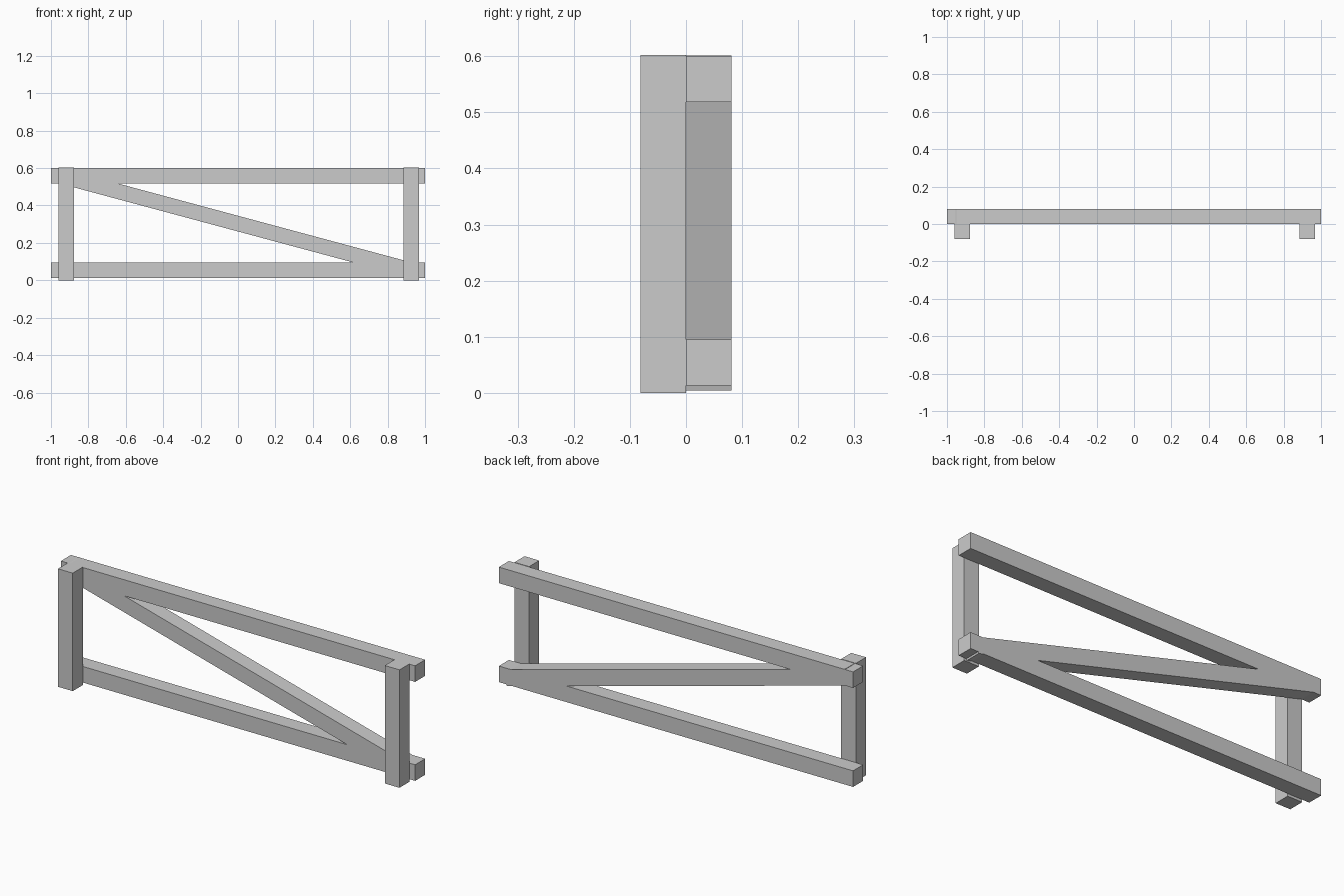
import bpy
import math

if "Cube" in bpy.data.objects:
    bpy.data.objects.remove(bpy.data.objects["Cube"])


def beam(name, size, centre, tilt=0.0):
    """Square-cut timber; tilt is a rotation about the y axis in degrees."""
    bpy.ops.mesh.primitive_cube_add(size=1, location=centre)
    ob = bpy.context.object
    ob.name = name
    ob.scale = size
    bpy.ops.object.transform_apply(location=False, rotation=False, scale=True)
    ob.rotation_euler.y = math.radians(tilt)
    return ob


T = 0.081          # timber thickness
BACK = T / 2       # rails and brace sit behind the posts

# Horizontal rails
beam("top_rail", (2.0, T, 0.082), (0, BACK, 0.559))
beam("bottom_rail", (2.0, T, 0.082), (0, BACK, 0.054))

# Diagonal brace, from top left to bottom right
beam("diagonal_brace", (1.998, T, T), (0, BACK, 0.303), tilt=15.05)

# Upright posts in front of the rails
for side, x in (("left", -0.918), ("right", 0.927)):
    beam(side + "_post", (0.083, T, 0.602), (x, -BACK, 0.301))
